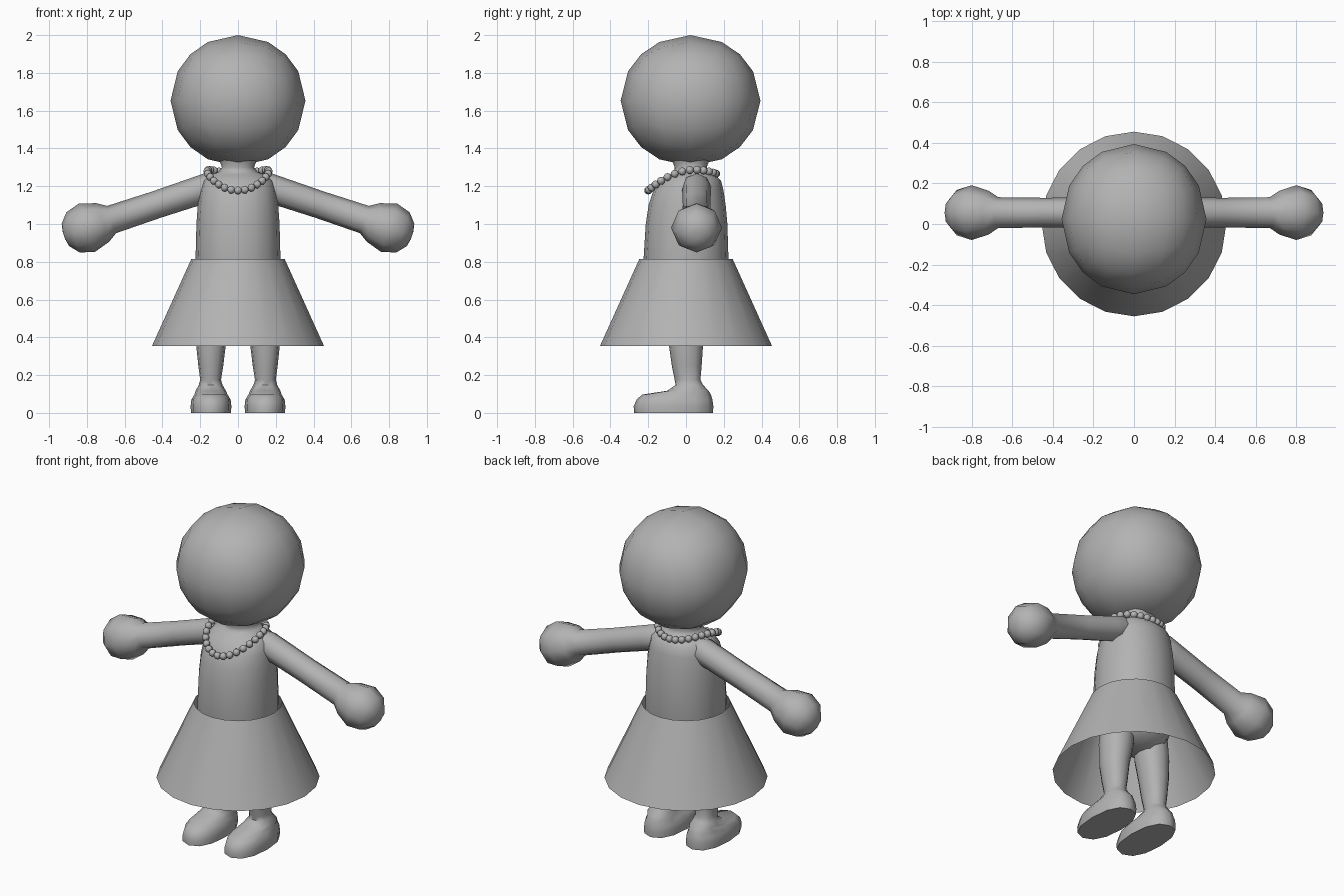
import bpy, bmesh, math
from mathutils import Matrix, Vector

if "Cube" in bpy.data.objects:
    bpy.data.objects.remove(bpy.data.objects["Cube"])

grey = bpy.data.materials.new("plain_grey")
grey.diffuse_color = (0.45, 0.45, 0.45, 1)
grey.use_nodes = True
grey.node_tree.nodes["Principled BSDF"].inputs["Base Color"].default_value = grey.diffuse_color


def finish(name, bm, mirror=False, angle=60):
    """Turn a bmesh into a smooth-shaded object, optionally mirrored across x."""
    bmesh.ops.recalc_face_normals(bm, faces=bm.faces)
    mesh = bpy.data.meshes.new(name)
    bm.to_mesh(mesh)
    bm.free()
    mesh.materials.append(grey)
    obj = bpy.data.objects.new(name, mesh)
    bpy.context.collection.objects.link(obj)
    bpy.ops.object.select_all(action='DESELECT')
    obj.select_set(True)
    bpy.context.view_layer.objects.active = obj
    bpy.ops.object.shade_smooth_by_angle(angle=math.radians(angle))
    if mirror:
        mod = obj.modifiers.new("mirror", 'MIRROR')
        mod.use_mirror_merge = False
    return obj


def loft(rings, sides, power=2.0, caps=True):
    """Skin a stack of rounded rings given as (z, centre x, centre y, radius x, radius y)."""
    bm = bmesh.new()
    loops = []
    for z, cx, cy, rx, ry in rings:
        loop = []
        for i in range(sides):
            a = 2 * math.pi * i / sides
            c, s = math.cos(a), math.sin(a)
            x = math.copysign(abs(c) ** (2 / power), c)
            y = math.copysign(abs(s) ** (2 / power), s)
            loop.append(bm.verts.new((cx + rx * x, cy + ry * y, z)))
        loops.append(loop)
    for lo, hi in zip(loops, loops[1:]):
        for i in range(sides):
            j = (i + 1) % sides
            bm.faces.new((lo[i], lo[j], hi[j], hi[i]))
    if caps:
        bm.faces.new(loops[0][::-1])
        bm.faces.new(loops[-1])
    return bm


# Head: a cube divided in four and rounded to a ball
bm = bmesh.new()
bmesh.ops.create_cube(bm, size=2)
bmesh.ops.subdivide_edges(bm, edges=bm.edges[:], cuts=3, use_grid_fill=True)
for v in bm.verts:
    n = v.co.normalized()
    v.co = Vector((n.x * 0.357, n.y * 0.37, n.z * 0.347)) + Vector((0, 0.024, 1.653))
finish("head", bm)

# Torso with hips and neck
finish("torso", loft([
    (0.50, 0, 0, 0.12, 0.08),
    (0.55, 0, 0, 0.19, 0.14),
    (0.65, 0, 0, 0.215, 0.20),
    (0.81, 0, 0, 0.225, 0.225),
    (1.00, 0, 0.003, 0.22, 0.216),
    (1.10, 0, 0.006, 0.213, 0.204),
    (1.18, 0, 0.013, 0.20, 0.185),
    (1.23, 0, 0.025, 0.185, 0.16),
    (1.26, 0, 0.03, 0.155, 0.125),
    (1.275, 0, 0.03, 0.105, 0.095),
    (1.30, 0, 0.025, 0.085, 0.085),
    (1.34, 0, 0.025, 0.10, 0.10)], 16, 2.15))

# Skirt: open cone
finish("skirt", loft([(0.355, 0, 0, 0.455, 0.455),
                      (0.815, 0, 0, 0.247, 0.247)], 20, caps=False))

# Arms with ball hands, lofted along the arm axis
arm_profile = [(0.0, 0.06), (0.06, 0.077), (0.13, 0.076), (0.35, 0.073),
               (0.60, 0.076), (0.65, 0.108), (0.738, 0.135), (0.815, 0.112),
               (0.858, 0.062), (0.866, 0.02)]
bm = loft([(t, 0, 0, r, r) for t, r in arm_profile], 8)
bm.transform(Matrix.Translation((0.10, 0.056, 1.213))
             @ Matrix.Rotation(math.radians(108.4), 4, 'Y'))
finish("arm_and_hand", bm, mirror=True)

# Legs with shoes, lofted from sole to hip; ring = z, y front, y back, centre x, half width
leg_profile = [(0.0, -0.275, 0.143, 0.143, 0.106),
               (0.035, -0.277, 0.145, 0.143, 0.108),
               (0.07, -0.262, 0.14, 0.143, 0.104),
               (0.097, -0.232, 0.132, 0.143, 0.088),
               (0.117, -0.10, 0.12, 0.144, 0.08),
               (0.148, -0.055, 0.09, 0.145, 0.063),
               (0.175, -0.06, 0.076, 0.145, 0.055),
               (0.25, -0.075, 0.083, 0.144, 0.066),
               (0.355, -0.09, 0.09, 0.143, 0.078),
               (0.48, -0.10, 0.10, 0.13, 0.092),
               (0.60, -0.10, 0.10, 0.12, 0.09)]
finish("leg_and_shoe", loft([(z, cx, (f + b) / 2, w, (b - f) / 2)
                             for z, f, b, cx, w in leg_profile], 12, 2.3), mirror=True)

# Necklace: beads along a loop that dips at the front
bm = bmesh.new()
count = 28
for i in range(count):
    a = 2 * math.pi * (i + 0.5) / count - math.pi / 2 - math.pi / count
    x, y = 0.163 * math.cos(a), -0.02 + 0.18 * math.sin(a)
    z = 1.287 - 1.75 * (y - 0.05) ** 2
    bmesh.ops.create_uvsphere(bm, u_segments=10, v_segments=6, radius=0.021,
                              matrix=Matrix.Translation((x, y, z)))
finish("necklace", bm)
